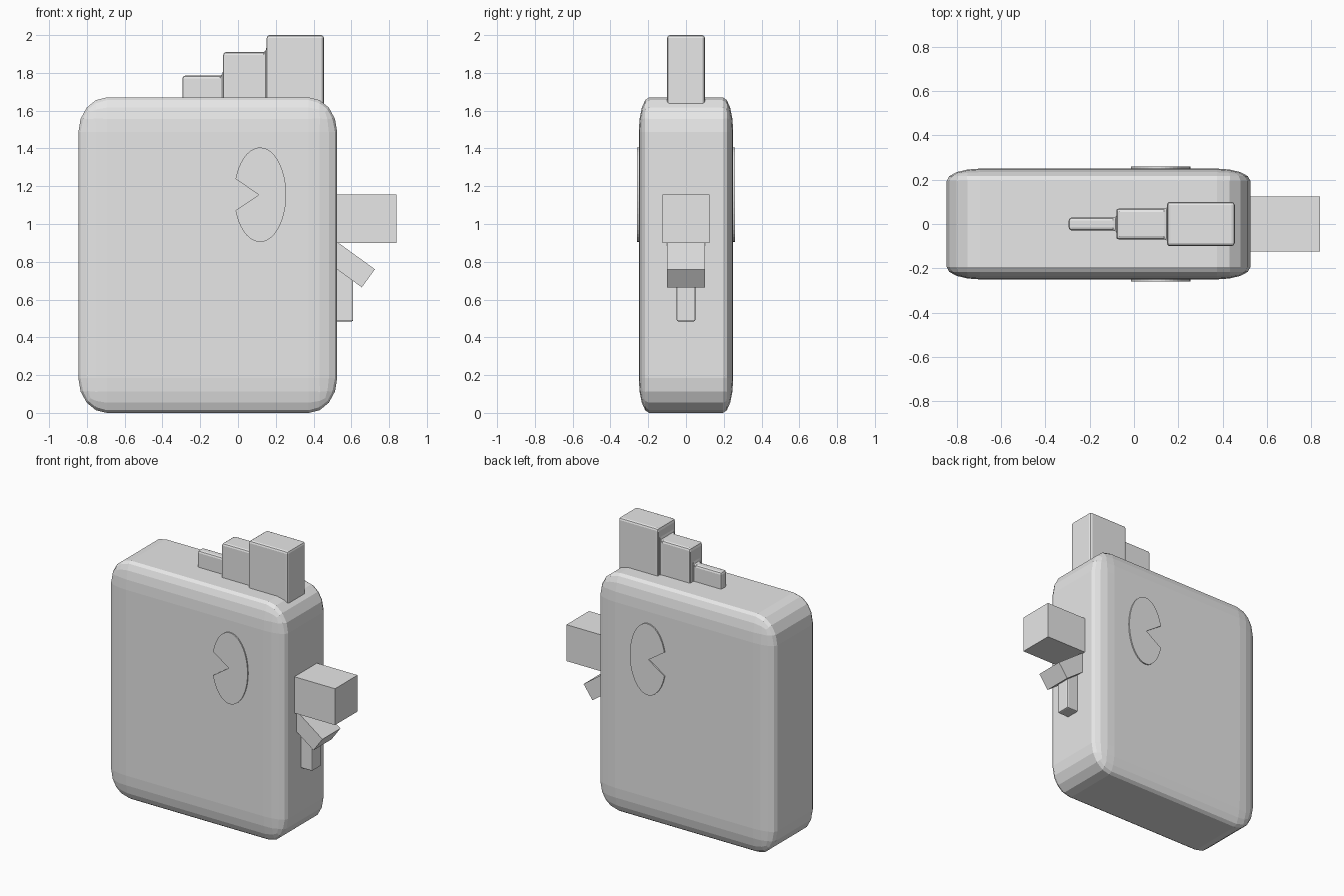
import bpy, bmesh, math
from mathutils import Matrix

if "Cube" in bpy.data.objects:
    bpy.data.objects.remove(bpy.data.objects["Cube"], do_unlink=True)

grey = bpy.data.materials.new("light_grey")
grey.use_nodes = True
colour = (0.8, 0.8, 0.8, 1)
grey.diffuse_color = colour
next(n for n in grey.node_tree.nodes if n.type == 'BSDF_PRINCIPLED').inputs["Base Color"].default_value = colour


def make_object(name, bm, bevel=0, segments=2):
    bmesh.ops.recalc_face_normals(bm, faces=bm.faces)
    mesh = bpy.data.meshes.new(name)
    bm.to_mesh(mesh)
    bm.free()
    mesh.materials.append(grey)
    obj = bpy.data.objects.new(name, mesh)
    bpy.context.collection.objects.link(obj)
    if bevel:
        mod = obj.modifiers.new("rounded_edges", 'BEVEL')
        mod.width, mod.segments = bevel, segments
        mod.limit_method = 'ANGLE'
    return obj


def box(x0, x1, half_y, z0, z1):
    bm = bmesh.new()
    bmesh.ops.create_cube(bm, size=1)
    for v in bm.verts:
        v.co = ((x0 + x1) / 2 + v.co.x * (x1 - x0), v.co.y * 2 * half_y,
                (z0 + z1) / 2 + v.co.z * (z1 - z0))
    return bm


# Body: a rounded unit cube stretched, so its rounding stretches too
bm = bmesh.new()
bmesh.ops.create_cube(bm, size=1)
body = make_object("body", bm, 0.11, 4)
body.scale = (1.37, 0.5, 1.67)
body.location = (-0.16, 0, 0.835)

# Comb: one block extruded backwards in shrinking steps
bm = box(0.15, 0.455, 0.1, 1.5, 2.0)
for x0, x1, half_y, low, high in ((0.15, -0.08, 0.07, 1.54, 1.91),
                                  (-0.08, -0.295, 0.03, 1.58, 1.785)):
    face = min(bm.faces, key=lambda f: f.calc_center_median().x)
    for x in (x0, x1):
        face = bmesh.ops.extrude_discrete_faces(bm, faces=[face])["faces"][0]
        mid = face.calc_center_median()
        for v in face.verts:
            v.co = (x, math.copysign(half_y, v.co.y), high if v.co.z > mid.z else low)
make_object("comb", bm, 0.015)

# Beak and wattle
make_object("upper_beak", box(0.4, 0.84, 0.125, 0.9, 1.155))
lower = make_object("lower_beak", box(-0.36, 0, 0.1, -0.059, 0.059))
lower.location = (0.69, 0, 0.7125)
lower.rotation_euler.y = math.radians(36)
make_object("wattle", box(0.4, 0.61, 0.05, 0.485, 0.78), 0.008)

# Eyes: thin oval plates with a wedge missing at the back
for name, side in (("right_eye", -1), ("left_eye", 1)):
    bm = bmesh.new()
    steps, gap = 40, 0.34
    points = [bm.verts.new((0.11, side * 0.249, 1.155))]
    for i in range(steps + 1):
        a = -math.pi + gap + i * 2 * (math.pi - gap) / steps
        points.append(bm.verts.new((0.117 + 0.138 * math.cos(a), side * 0.249,
                                    1.155 + 0.25 * math.sin(a))))
    face = bm.faces.new(points)
    extruded = bmesh.ops.extrude_face_region(bm, geom=[face])["geom"]
    bmesh.ops.translate(bm, vec=(0, side * 0.0095, 0),
                        verts=[g for g in extruded if isinstance(g, bmesh.types.BMVert)])
    make_object(name, bm)
